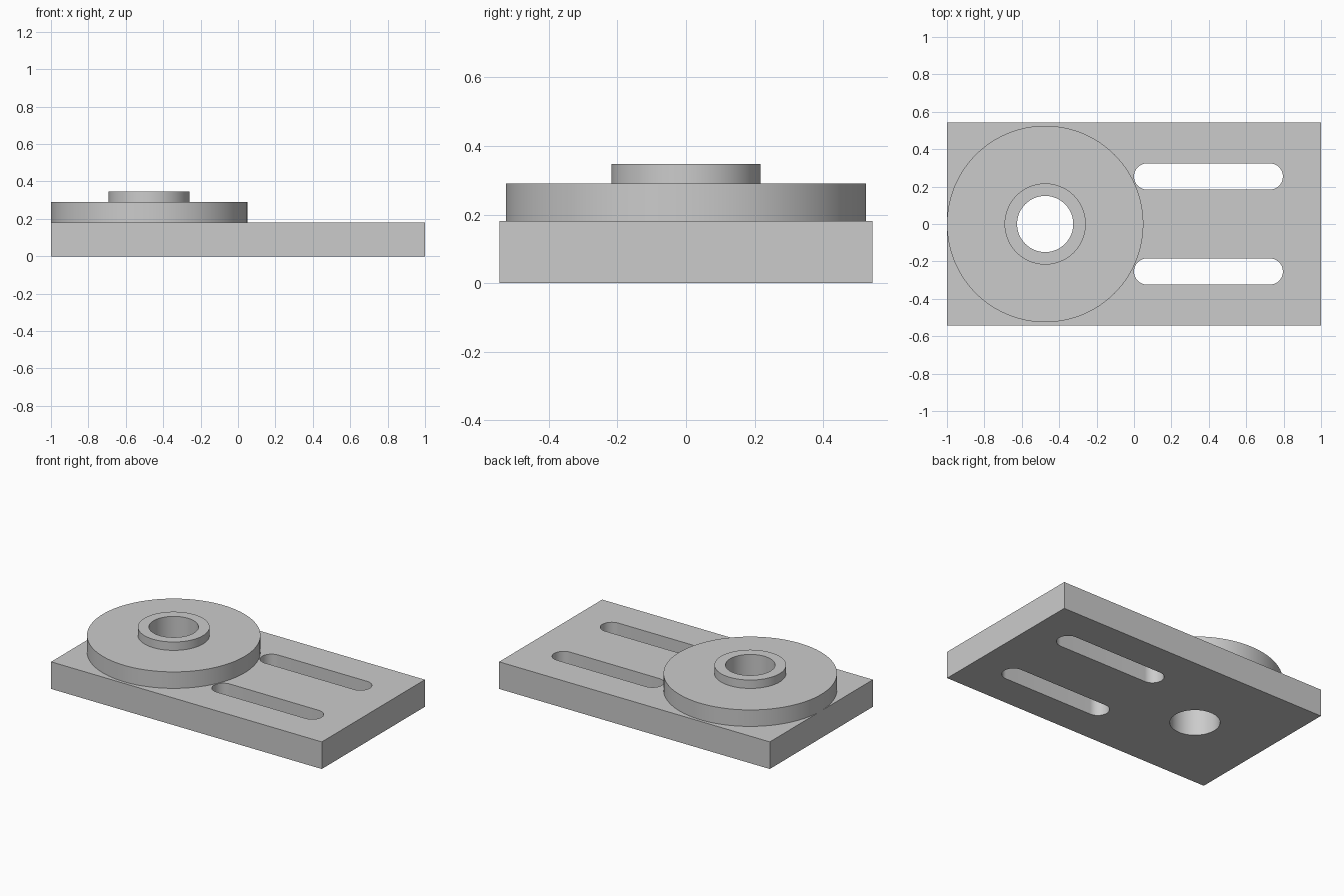
import bpy
import bmesh
from math import pi, cos, sin, radians

default = bpy.data.objects.get("Cube")
if default:
    bpy.data.objects.remove(default, do_unlink=True)

# Main dimensions
HALF_WIDTH = 0.544
PLATE_TOP, FLANGE_TOP, BOSS_TOP = 0.181, 0.291, 0.347
HUB_X = -0.475
FLANGE_R, BOSS_R, BORE_R = 0.525, 0.217, 0.15
SLOT_START, SLOT_END, SLOT_Y, SLOT_R = 0.0, 0.796, 0.254, 0.07

grey = bpy.data.materials.new("plain grey")
grey.use_nodes = True
colour = (0.6, 0.6, 0.6, 1)
grey.diffuse_color = colour
grey.node_tree.nodes["Principled BSDF"].inputs["Base Color"].default_value = colour


def arc(cx, cy, r, start, sweep, steps):
    return [(cx + r * cos(start + sweep * i / steps),
             cy + r * sin(start + sweep * i / steps)) for i in range(steps + 1)]


def circle(r):
    return arc(HUB_X, 0, r, 0, 2 * pi, 128)[:-1]


def slot(y):
    return (arc(SLOT_END - SLOT_R, y, SLOT_R, -pi / 2, pi, 32)
            + arc(SLOT_START + SLOT_R, y, SLOT_R, pi / 2, pi, 32))


def prism(name, outline, bottom, top):
    """Extrude a flat outline into a closed solid."""
    bm = bmesh.new()
    face = bm.faces.new([bm.verts.new((x, y, bottom)) for x, y in outline])
    ext = bmesh.ops.extrude_face_region(bm, geom=[face], use_keep_orig=True)
    for v in ext["geom"]:
        if isinstance(v, bmesh.types.BMVert):
            v.co.z = top
    bmesh.ops.recalc_face_normals(bm, faces=bm.faces)
    mesh = bpy.data.meshes.new(name)
    bm.to_mesh(mesh)
    bm.free()
    mesh.materials.append(grey)
    obj = bpy.data.objects.new(name, mesh)
    bpy.context.collection.objects.link(obj)
    return obj


def select_only(obj):
    bpy.ops.object.select_all(action='DESELECT')
    obj.select_set(True)
    bpy.context.view_layer.objects.active = obj


def cut(obj, cutters):
    select_only(obj)
    for cutter in cutters:
        mod = obj.modifiers.new("cut", 'BOOLEAN')
        mod.operation = 'DIFFERENCE'
        mod.solver = 'EXACT'
        mod.object = cutter
        bpy.ops.object.modifier_apply(modifier=mod.name)
    bpy.ops.object.shade_smooth_by_angle(angle=radians(30))


# Solid parts, stacked from the bottom up
rectangle = [(-1, -HALF_WIDTH), (1, -HALF_WIDTH), (1, HALF_WIDTH), (-1, HALF_WIDTH)]
plate = prism("base_plate", rectangle, 0, PLATE_TOP)
flange = prism("round_flange", circle(FLANGE_R), PLATE_TOP, FLANGE_TOP)
boss = prism("raised_boss", circle(BOSS_R), FLANGE_TOP, BOSS_TOP)

# Cutters: one bore through the stack, two slots through the plate
bore = prism("bore_cutter", circle(BORE_R), -0.1, 0.5)
slots = [prism("slot_cutter", slot(side * SLOT_Y), -0.1, 0.5) for side in (-1, 1)]
for cutter in [bore] + slots:
    cutter.hide_render = True

cut(plate, [bore] + slots)
cut(flange, [bore])
cut(boss, [bore])

for cutter in [bore] + slots:
    bpy.data.objects.remove(cutter, do_unlink=True)
